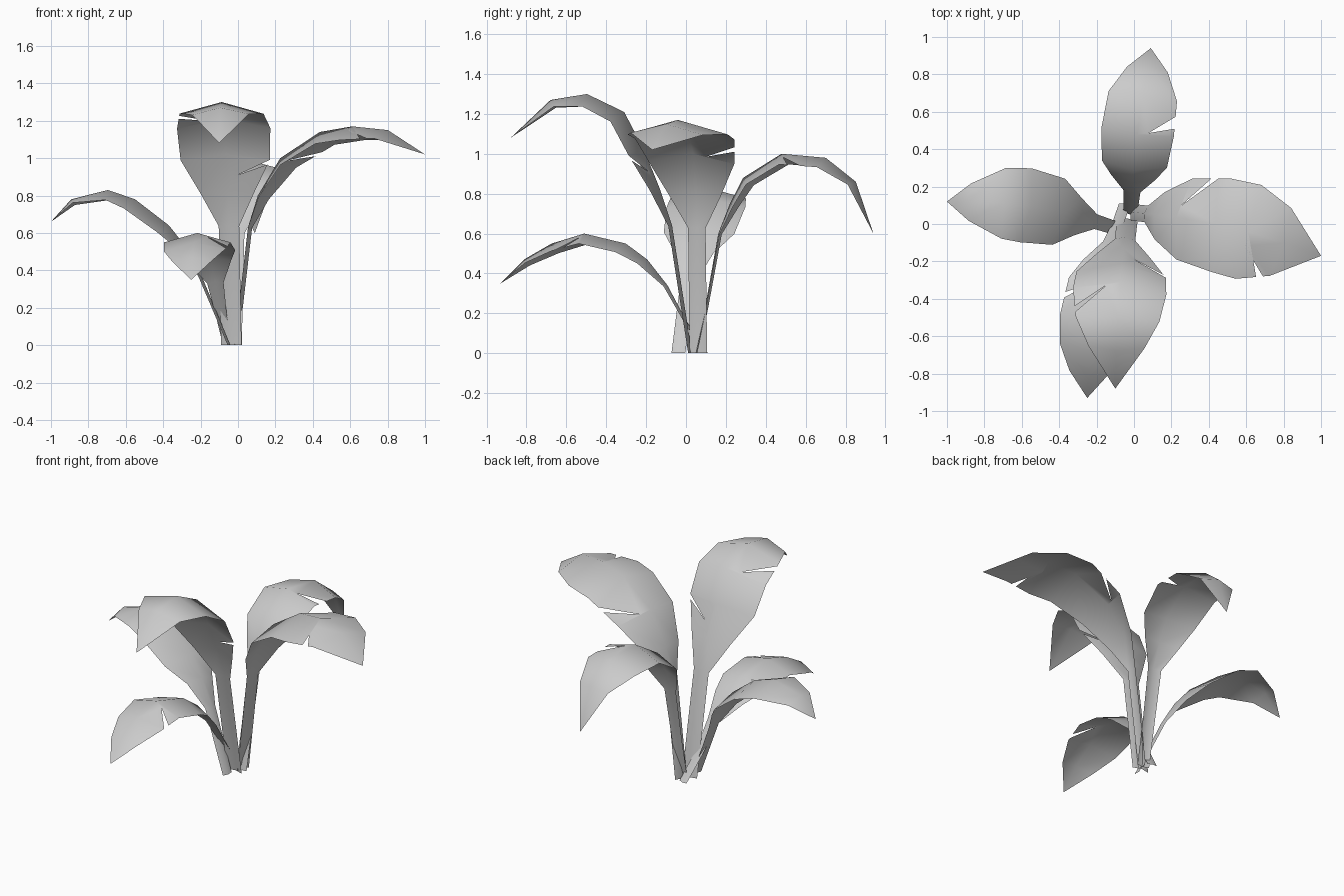
import bpy
from math import sin, pi
from mathutils import Vector

if "Cube" in bpy.data.objects:
    bpy.data.objects.remove(bpy.data.objects["Cube"])


def leaf(name, base, tip, bow, profile, notches=()):
    """Sheet leaf. profile: (share of the run from base to tip, height, half width);
    notches: (segment, side, apex position, mouth start, mouth end)."""
    base, tip = Vector((*base, 0)), Vector((*tip, 0))
    run = tip - base
    side = Vector((-run.y, run.x, 0)).normalized()
    mids = [base + run * t + side * bow * sin(pi * t) + Vector((0, 0, z))
            for t, z, w in profile]
    n = len(mids)
    verts, rows = [], []

    def add(p):
        verts.append((p.x, p.y, max(p.z, 0)))
        return len(verts) - 1

    # midrib with drooping edges on both sides
    edges = []
    for i, m in enumerate(mids):
        tangent = (mids[min(i + 1, n - 1)] - mids[max(i - 1, 0)]).normalized()
        across = side - tangent * side.dot(tangent)
        across.normalize()
        up = tangent.cross(across)
        w = profile[i][2]
        edge = {s: m + across * s * w - up * 0.28 * w for s in (1, -1)}
        edges.append(edge)
        c = add(m)
        rows.append({0: c, 1: add(edge[1]) if w else c, -1: add(edge[-1]) if w else c})

    faces = []
    cuts = {(k[0], k[1]): k[2:] for k in notches}
    for i in range(n - 1):
        for s in (1, -1):
            a, b = rows[i], rows[i + 1]
            if (i, s) in cuts:
                # torn slit pointing back towards the base
                ta, t0, t1 = cuts[i, s]
                e0, e1 = edges[i][s], edges[i + 1][s]
                apex = add(mids[i].lerp(mids[i + 1], ta).lerp(e0.lerp(e1, ta), 0.3))
                q0, q1 = add(e0.lerp(e1, t0)), add(e0.lerp(e1, t1))
                polys = [(a[0], apex, q0, a[s]), (a[0], b[0], apex),
                         (b[0], b[s], q1, apex)]
            elif b[0] == b[s]:
                polys = [(a[0], b[0], a[s])]
            else:
                polys = [(a[0], b[0], b[s], a[s])]
            faces += [p if s == 1 else p[::-1] for p in polys]

    mesh = bpy.data.meshes.new(name)
    mesh.from_pydata(verts, [], faces)
    mesh.shade_smooth()
    bpy.context.collection.objects.link(bpy.data.objects.new(name, mesh))


# tall front leaf
leaf("front_leaf", (-0.035, 0.03), (-0.10, -0.88), -0.015,
     [(0, 0, .055), (.11, .64, .055), (.18, .83, .145), (.265, 1.02, .24),
      (.375, 1.21, .25), (.58, 1.30, .225), (.78, 1.27, .15), (1, 1.08, 0)],
     [(2, 1, .45, .84, .98), (4, -1, .05, .65, .85)])

# right leaf
leaf("right_leaf", (-0.02, 0.065), (1.0, -0.17), 0.04,
     [(0, 0, .045), (.07, .63, .045), (.12, .80, .13), (.235, 1.0, .22),
      (.44, 1.14, .255), (.61, 1.17, .26), (.80, 1.15, .19), (1, 1.02, 0)],
     [(3, 1, 0, .5, .68), (5, -1, .0, .6, .8)])

# back leaf
leaf("back_leaf", (-0.02, 0.05), (0.09, 0.94), 0.015,
     [(0, 0, .04), (.055, .25, .04), (.125, .60, .045), (.19, .75, .12),
      (.265, .88, .175), (.48, 1.0, .195), (.73, .98, .185), (.90, .86, .11),
      (1, .60, 0)],
     [(5, -1, .05, .22, .56)])

# left leaf
leaf("left_leaf", (-0.04, -0.04), (-1.0, 0.12), -0.05,
     [(0, 0, .035), (.165, .37, .04), (.25, .52, .1), (.35, .64, .18),
      (.54, .78, .2), (.69, .83, .19), (.89, .78, .1), (1, .66, 0)])

# low front leaf
leaf("low_front_leaf", (-0.05, 0.11), (-0.25, -0.93), -0.05,
     [(0, 0, .03), (.106, .16, .03), (.20, .34, .045), (.30, .47, .12),
      (.405, .55, .17), (.605, .60, .18), (.76, .55, .165), (.89, .47, .105),
      (1, .35, 0)],
     [(4, -1, .1, .4, .55), (5, 1, .1, .6, .85)])
